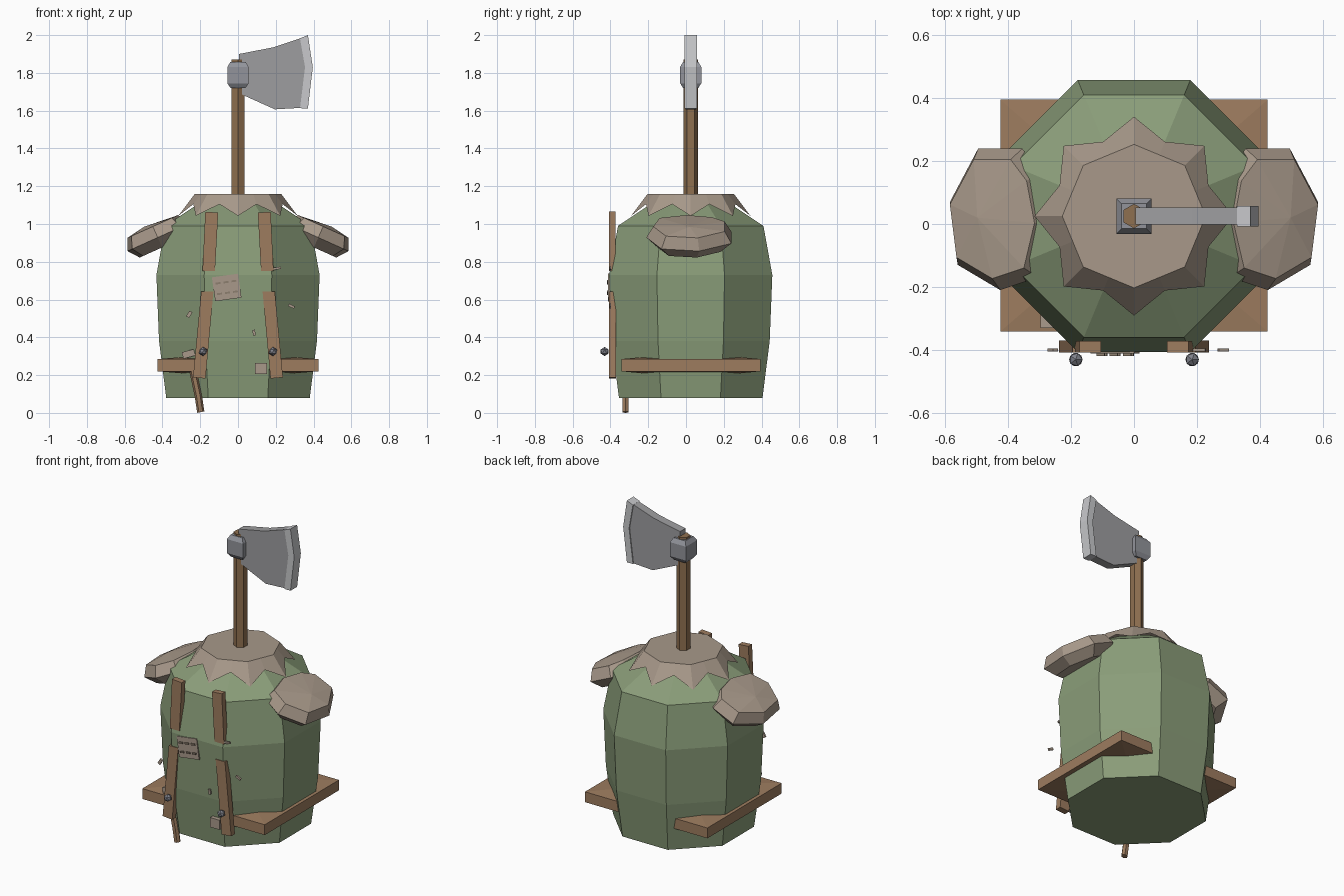
import bpy, bmesh, math
from mathutils import Vector

if "Cube" in bpy.data.objects:
    bpy.data.objects.remove(bpy.data.objects["Cube"])

CY = 0.025  # depth of the central axis


def mat(name, r, g, b):
    m = bpy.data.materials.new(name)
    lin = [((c / 255 + 0.055) / 1.055) ** 2.4 for c in (r, g, b)]
    m.diffuse_color = (*lin, 1)
    m.use_nodes = True
    m.node_tree.nodes["Principled BSDF"].inputs["Base Color"].default_value = m.diffuse_color
    return m


GREEN = mat("green cloth", 138, 157, 121)
STONE = mat("tan leather", 168, 153, 138)
WOOD = mat("plank wood", 157, 124, 95)
HANDLE = mat("handle wood", 143, 112, 80)
STEEL = mat("blade steel", 158, 158, 160)
EDGE = mat("bright edge", 200, 201, 204)
IRON = mat("collar iron", 146, 148, 155)
STUD = mat("stud iron", 128, 130, 140)
THREAD = mat("thread", 140, 126, 110)


def finish(name, bm, material):
    bmesh.ops.recalc_face_normals(bm, faces=bm.faces)
    me = bpy.data.meshes.new(name)
    bm.to_mesh(me)
    bm.free()
    me.materials.append(material)
    ob = bpy.data.objects.new(name, me)
    bpy.context.collection.objects.link(ob)
    return ob


def loft(name, rings, material, apex_top=None, apex_bottom=None, bottom=True):
    """Skin a list of equal-length rings, from the bottom up."""
    bm = bmesh.new()
    vs = [[bm.verts.new(p) for p in r] for r in rings]
    n = len(rings[0])
    for a, b in zip(vs, vs[1:]):
        for i in range(n):
            j = (i + 1) % n
            bm.faces.new((a[i], a[j], b[j], b[i]))
    for ring, apex, on in ((vs[-1], apex_top, True), (vs[0], apex_bottom, bottom)):
        if apex is not None:
            c = bm.verts.new(apex)
            for i in range(n):
                bm.faces.new((ring[i], ring[(i + 1) % n], c))
        elif on:
            bm.faces.new(ring)
    return finish(name, bm, material)


def ngon(n, r, z, phase=0.0, cy=CY):
    return [(r * math.cos(phase + i * math.tau / n),
             cy + r * math.sin(phase + i * math.tau / n), z) for i in range(n)]


def prism(name, pts, y0, y1, material):
    """Extrude an x-z outline through depth."""
    return loft(name, [[(x, y0, z) for x, z in pts], [(x, y1, z) for x, z in pts]], material)


def plate(name, x, z, w, h, deg, y0, y1, material):
    c, s = math.cos(math.radians(deg)), math.sin(math.radians(deg))
    pts = [(x + u * w / 2 * c - v * h / 2 * s, z + u * w / 2 * s + v * h / 2 * c)
           for u, v in ((-1, -1), (1, -1), (1, 1), (-1, 1))]
    return prism(name, pts, y0, y1, material)


# eight-sided barrel body (apothem, height)
k = 1 / math.cos(math.pi / 8)
loft("body", [ngon(8, a * k, z, math.pi / 8) for a, z in
              ((.38, .08), (.418, .38), (.432, .73), (.385, .99), (.19, 1.12))], GREEN)

# star-edged collar on top
outer, top = [], []
for i in range(16):
    t = i * math.tau / 16
    r, z = (.316, 1.043) if i % 2 == 0 else (.256, 1.105)
    outer.append((r * math.cos(t), CY + r * math.sin(t), z))
    r = .228 if i % 2 == 0 else .228 * math.cos(math.pi / 8)
    top.append((r * math.cos(t), CY + r * math.sin(t), 1.16))
loft("top_collar", [outer, top], STONE, bottom=False)

# shoulder pads: tilted rounded slabs
outline = [(.50, .24), (.59, .07), (.565, -.13), (.43, -.21),
           (.31, -.17), (.27, 0), (.30, .16), (.36, .24)]
nrm = Vector((.4, 0, .91))


def pad_pt(x, y, scale, lift, sx):
    x, y = .43 + (x - .43) * scale, .02 + (y - .02) * scale
    p = Vector((x, y, .935 - .45 * (x - .44))) + nrm * lift
    return (p.x * sx, p.y, p.z)


for side, sx in (("left", -1), ("right", 1)):
    rings = [[pad_pt(x, y, s, l, sx) for x, y in outline]
             for s, l in ((.74, -.07), (1, -.012), (.84, .052))]
    loft(side + "_shoulder_pad", rings, STONE, apex_top=pad_pt(.47, .02, 1, .07, sx))

# square wooden slab around the lower body, slightly peaked
rect = [(-.425, -.342), (.425, -.342), (.425, .395), (-.425, .395)]
loft("belt_slab", [[(x, y, z) for x, y in rect] for z in (.22, .285)], WOOD,
     apex_top=(0, CY, .32), apex_bottom=(0, CY, .185))

# front straps, studs
for side, s in (("left", -1), ("right", 1)):
    prism(side + "_strap_upper", [(s * .105, 1.06), (s * .173, 1.065), (s * .188, .752),
                                  (s * .122, .752)], -.408, -.372, WOOD)
    prism(side + "_strap_lower", [(s * .13, .643), (s * .195, .643), (s * .238, .188),
                                  (s * .172, .182)], -.408, -.37, WOOD)
    bm = bmesh.new()
    bmesh.ops.create_icosphere(bm, subdivisions=1, radius=.024)
    ob = finish(side + "_stud", bm, STUD)
    ob.location = (s * .185, -.431, .325)

# peg hanging below the left strap
loft("hanging_peg", [[(x + .019 * math.cos(i * math.tau / 6),
                       -.32 + .019 * math.sin(i * math.tau / 6),
                       z + .2 * .019 * math.cos(i * math.tau / 6)) for i in range(6)]
                     for x, z in ((-.197, .004), (-.21, .09), (-.238, .22))], WOOD)

# stitched patch
plate("patch", -.06, .664, .14, .128, 8, -.412, -.40, STONE)
for row in (-1, 1):
    for col in (-1, 0, 1):
        plate("patch_stitch", -.06 + col * .042 - row * .004, .664 + row * .028 + col * .006,
              .026, .01, 8, -.419, -.411, THREAD)

# small chips and scraps on the front (x, z, width, height, angle)
for x, z, w, h, a in ((-.258, .522, .035, .018, 60), (.283, .565, .034, .014, -25),
                      (.085, .425, .03, .014, -80), (.205, .765, .045, .012, 10)):
    plate("chip", x, z, w, h, a, -.406, -.396, STONE)
plate("left_scrap", -.262, .312, .065, .035, 15, -.33, -.29, STONE)
plate("right_scrap", .122, .235, .065, .06, 0, -.405, -.36, STONE)

# axe handle, collar and blade
loft("axe_handle", [ngon(6, .039, z, math.pi / 6) for z in (1.1, 1.87)], HANDLE)
loft("axe_collar", [ngon(4, h * math.sqrt(2), z, math.pi / 4) for h, z in
                    ((.04, 1.72), (.056, 1.745), (.056, 1.832), (.04, 1.858))], IRON)
prism("axe_blade", [(.005, 1.90), (.185, 1.935), (.335, 1.985), (.36, 1.83), (.335, 1.615),
                    (.195, 1.607), (.01, 1.69)], CY - .027, CY + .027, STEEL)
prism("axe_edge", [(.328, 1.983), (.37, 2.0), (.396, 1.83), (.37, 1.612), (.328, 1.613),
                   (.355, 1.83)], CY - .033, CY + .033, EDGE)
